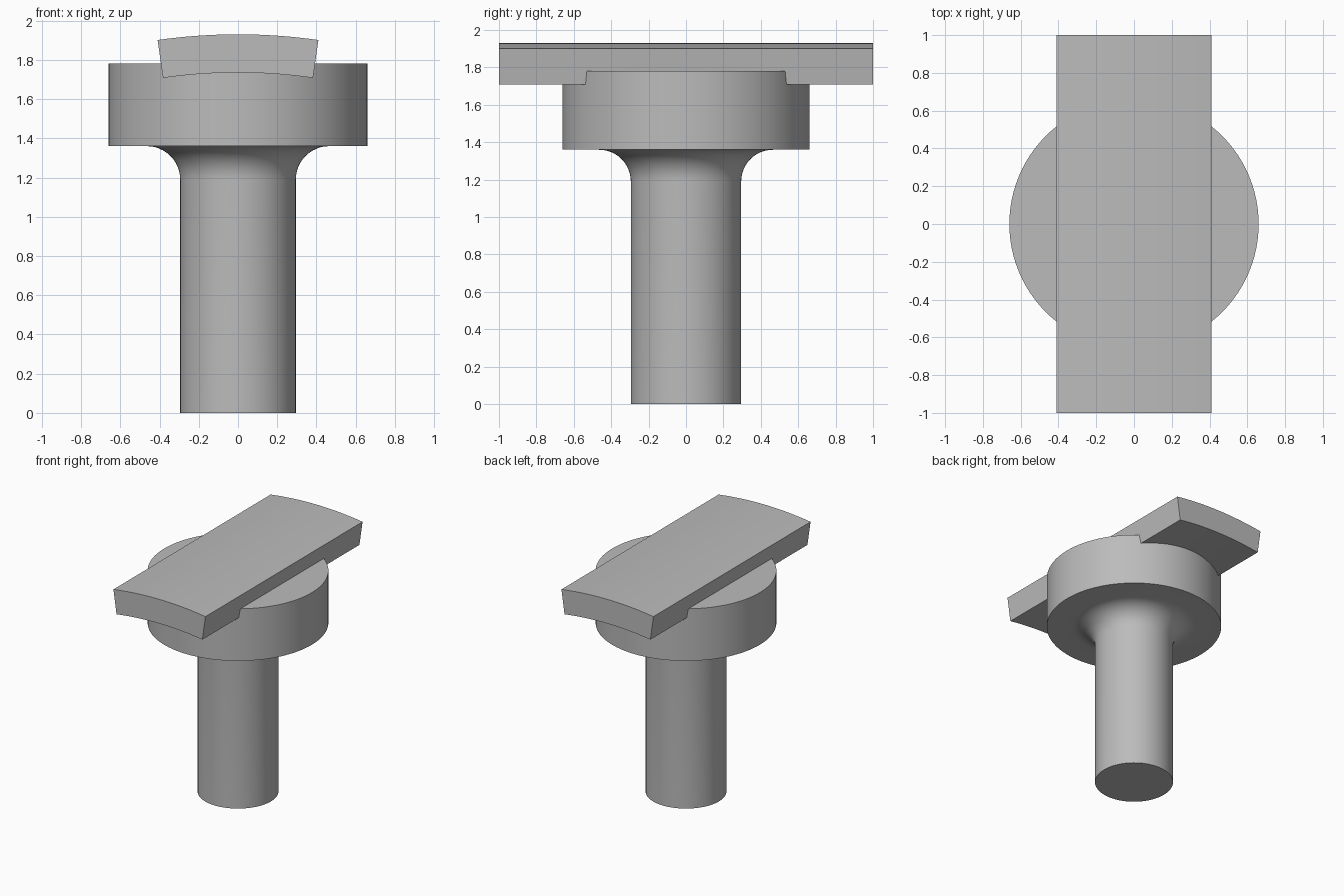
import bpy, bmesh, math
from mathutils import Vector

cube = bpy.data.objects.get("Cube")
if cube:
    bpy.data.objects.remove(cube, do_unlink=True)

grey = bpy.data.materials.new("plain_grey")
grey.use_nodes = True
colour = (0.5, 0.5, 0.5, 1)
grey.diffuse_color = colour
grey.node_tree.nodes["Principled BSDF"].inputs["Base Color"].default_value = colour


def finish(name, bm):
    bmesh.ops.remove_doubles(bm, verts=bm.verts, dist=1e-5)
    bmesh.ops.recalc_face_normals(bm, faces=bm.faces)
    mesh = bpy.data.meshes.new(name)
    bm.to_mesh(mesh)
    bm.free()
    mesh.materials.append(grey)
    ob = bpy.data.objects.new(name, mesh)
    bpy.context.collection.objects.link(ob)
    bpy.ops.object.select_all(action="DESELECT")
    ob.select_set(True)
    bpy.context.view_layer.objects.active = ob
    bpy.ops.object.shade_smooth_by_angle(angle=math.radians(30))
    return ob


# Shaft, fillet and round flange: one turned profile
shaft_r, flange_r, fillet = 0.295, 0.66, 0.17
flange_bottom, flange_top = 1.36, 1.78
profile = [(0, 0), (shaft_r, 0)]
for i in range(13):
    a = math.pi / 2 * i / 12
    profile.append((shaft_r + fillet * (1 - math.cos(a)),
                    flange_bottom - fillet * (1 - math.sin(a))))
profile += [(flange_r, flange_bottom), (flange_r, flange_top), (0, flange_top)]

bm = bmesh.new()
verts = [bm.verts.new((r, 0, z)) for r, z in profile]
edges = [bm.edges.new(pair) for pair in zip(verts, verts[1:])]
bmesh.ops.spin(bm, geom=verts + edges, cent=(0, 0, 0), axis=(0, 0, 1),
               angle=math.tau, steps=96, use_merge=True)
finish("flanged_shaft", bm)

# Curved bar: an arc-shaped section extruded along y
outer, thick, crown = 2.9, 0.195, 1.93
half = math.asin(0.41 / outer)
steps = 16
angles = [half * (2 * i / steps - 1) for i in range(steps + 1)]
section = [(outer, a) for a in angles] + [(outer - thick, a) for a in reversed(angles)]

bm = bmesh.new()
face = bm.faces.new([bm.verts.new((r * math.sin(a), -1, crown - outer + r * math.cos(a)))
                     for r, a in section])
result = bmesh.ops.extrude_face_region(bm, geom=[face], use_keep_orig=True)
moved = [v for v in result["geom"] if isinstance(v, bmesh.types.BMVert)]
bmesh.ops.translate(bm, verts=moved, vec=Vector((0, 2, 0)))
finish("curved_bar", bm)
